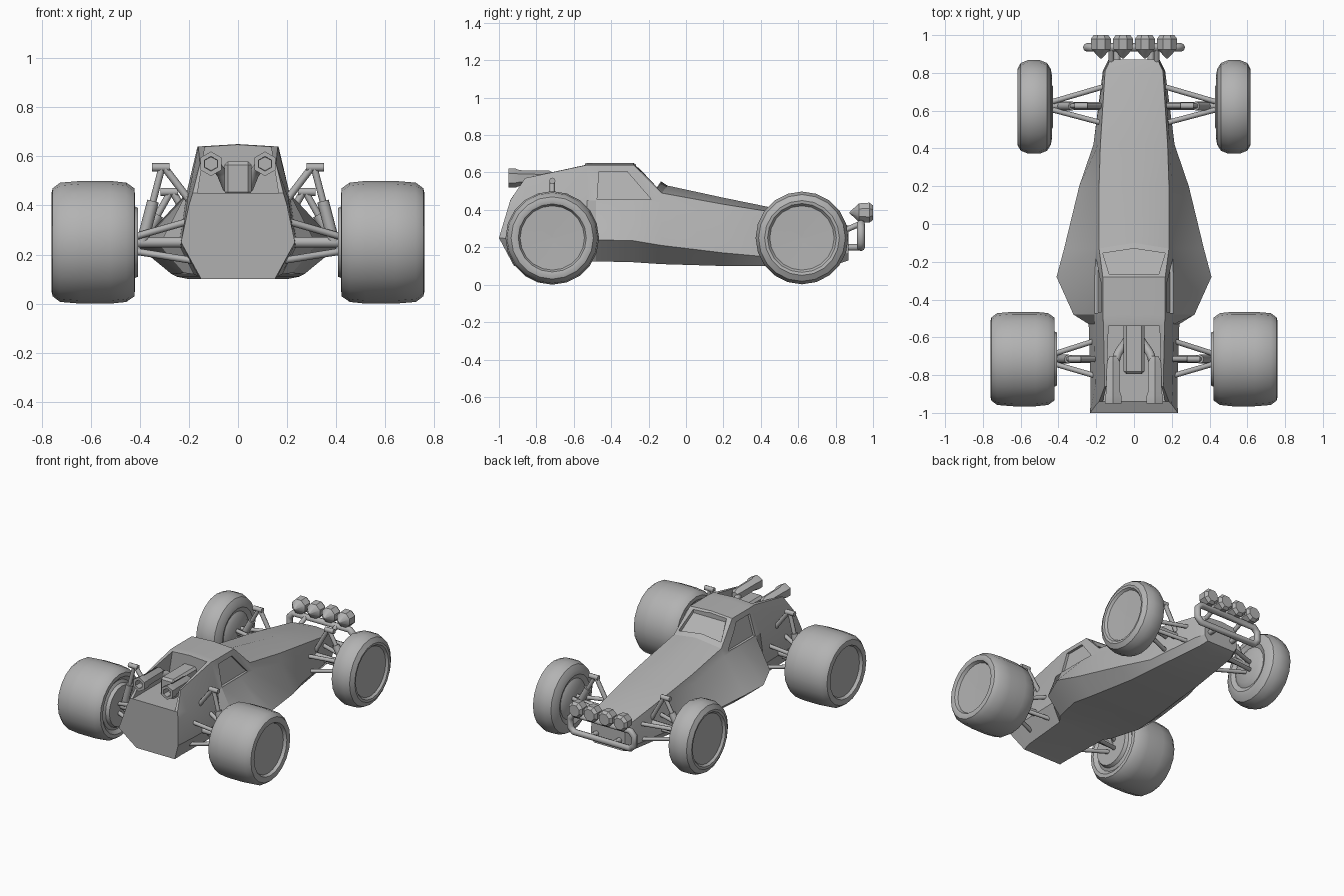
import bpy, bmesh, math
from mathutils import Vector

if "Cube" in bpy.data.objects:
    bpy.data.objects.remove(bpy.data.objects["Cube"])

grey = bpy.data.materials.new("plain grey")
grey.diffuse_color = (0.45, 0.45, 0.45, 1)
grey.use_nodes = True
grey.node_tree.nodes["Principled BSDF"].inputs["Base Color"].default_value = grey.diffuse_color


def finish(ob, angle=35):
    """Give the object its colour and smooth shading with sharp edges."""
    ob.data.materials.clear()
    ob.data.materials.append(grey)
    bpy.ops.object.select_all(action='DESELECT')
    ob.select_set(True)
    bpy.context.view_layer.objects.active = ob
    bpy.ops.object.shade_smooth_by_angle(angle=math.radians(angle))
    return ob


def from_bmesh(name, bm):
    bmesh.ops.recalc_face_normals(bm, faces=bm.faces[:])
    me = bpy.data.meshes.new(name)
    bm.to_mesh(me)
    bm.free()
    ob = bpy.data.objects.new(name, me)
    bpy.context.collection.objects.link(ob)
    return ob


def loft(name, rings):
    """Skin a row of closed rings and cap both ends."""
    bm = bmesh.new()
    vs = [[bm.verts.new(p) for p in r] for r in rings]
    n = len(vs[0])
    for a, b in zip(vs, vs[1:]):
        for i in range(n):
            j = (i + 1) % n
            bm.faces.new((a[i], a[j], b[j], b[i]))
    bm.faces.new(vs[0])
    bm.faces.new(vs[-1])
    return from_bmesh(name, bm)


def lathe(name, profile, axis, centre, segs, turn=0.0):
    """Spin (position, radius) points round the x or y axis."""
    rings = []
    for t, r in profile:
        ring = []
        for k in range(segs):
            a = 2 * math.pi * k / segs + turn
            u, v = r * math.cos(a), r * math.sin(a)
            ring.append(Vector(centre) + Vector((t, u, v) if axis == 'x' else (u, t, v)))
        rings.append(ring)
    return finish(loft(name, rings))


def tube(name, pts, r, closed=False, res=2):
    """Round bar along a polyline."""
    cu = bpy.data.curves.new(name, 'CURVE')
    cu.dimensions = '3D'
    cu.bevel_depth = r
    cu.bevel_resolution = res
    cu.use_fill_caps = True
    sp = cu.splines.new('POLY')
    sp.points.add(len(pts) - 1)
    for p, c in zip(sp.points, pts):
        p.co = (*c, 1)
    sp.use_cyclic_u = closed
    ob = bpy.data.objects.new(name, cu)
    bpy.context.collection.objects.link(ob)
    bpy.ops.object.select_all(action='DESELECT')
    ob.select_set(True)
    bpy.context.view_layer.objects.active = ob
    bpy.ops.object.convert(target='MESH')
    return finish(bpy.context.object, 50)


def cut(ob, cutter):
    m = ob.modifiers.new("cut", 'BOOLEAN')
    m.operation, m.solver, m.object = 'DIFFERENCE', 'EXACT', cutter
    bpy.context.view_layer.objects.active = ob
    bpy.ops.object.modifier_apply(modifier=m.name)
    bpy.data.objects.remove(cutter)


# body shell: y, ridge height, then x,z of top edge, shoulder, widest edge, bottom edge
stations = [
    (-0.86, .57, .155, .57, .205, .43, .23, .24, .16, .11),
    (-0.53, .65, .162, .64, .21, .45, .24, .24, .18, .12),
    (-0.48, .65, .165, .64, .21, .45, .32, .24, .22, .125),
    (-0.28, .65, .165, .64, .21, .45, .41, .235, .27, .12),
    (-0.13, .53, .185, .49, .207, .44, .37, .21, .25, .11),
    (0.20, .465, .185, .43, .20, .37, .29, .17, .20, .10),
    (0.42, .42, .178, .395, .19, .33, .215, .15, .18, .10),
    (0.81, .335, .153, .325, .16, .28, .165, .16, .13, .11),
    (0.87, .315, .125, .305, .13, .27, .135, .17, .11, .13),
]


def ring(half):
    """Mirror half a section (ridge first, bottom centre last)."""
    return half + [(-x, y, z) for x, y, z in half[-2:0:-1]]


# the tail leans, so its points have their own y
rings = [ring([(0, -.94, .46), (.185, -.94, .45), (.20, -.955, .40),
               (.232, -1.0, .25), (.15, -.92, .10), (0, -.92, .10)])]
for y, zc, xt, zt, xs, zs, xm, zm, xb, zb in stations:
    rings.append(ring([(0, y + (.03 if y == -.13 else 0), zc), (xt, y, zt), (xs, y, zs),
                       (xm, y, zm), (xb, y, zb), (0, y, zb)]))
body = loft("body", rings)

# engine bay opening at the tail
cut(body, loft("bay_cutter", [[(s * x, y, z) for s, x, z in
    ((-1, .165, .45), (1, .165, .45), (1, .13, .67), (-1, .13, .67))] for y in (-1.05, -.54)]))

# recessed side windows
for s in (1, -1):
    pts = [(-.465, .605), (-.315, .605), (-.185, .455), (-.475, .455)]
    cut(body, loft("window_cutter", [[(s * (.21 - .235 * (z - .45) + d), y, z)
        for y, z in pts] for d in (-.018, .06)]))

# recessed windscreen
shape = [(-.13, -.268), (.13, -.268), (.165, -.155), (0, -.13), (-.165, -.155)]
cut(body, loft("screen_cutter", [[(x, y, .64 - .85 * (y + .28) - .22 * abs(x) * (y + .28) / .15 + d)
    for x, y in shape] for d in (-.02, .08)]))
finish(body, 28)

# engine block in the bay
bm = bmesh.new()
bmesh.ops.create_cube(bm, size=1)
for v in bm.verts:
    v.co = (v.co.x * .11, -.66 + v.co.y * .27, .51 + v.co.z * .14)
bmesh.ops.bevel(bm, geom=bm.edges[:], offset=.015, segments=1, affect='EDGES')
finish(from_bmesh("engine_block", bm))

rear_tyre = [(.407, .001), (.407, .14), (.43, .15), (.44, .17), (.42, .195), (.422, .22), (.455, .243),
             (.52, .25), (.64, .25), (.725, .243), (.755, .22), (.76, .2), (.755, .182), (.735, .172), (.73, .001)]
front_tyre = [(.43, .001), (.43, .11), (.45, .14), (.435, .17), (.44, .2), (.46, .232), (.50, .248),
              (.56, .248), (.60, .232), (.618, .2), (.615, .184), (.60, .172), (.595, .001)]

for s, side in ((1, "right"), (-1, "left")):
    # wheels
    for end, prof, y in (("rear", rear_tyre, -.715), ("front", front_tyre, .62)):
        lathe(f"{end}_wheel_{side}", [(s * t, r) for t, r in prof], 'x', (0, y, .25), 20)

    # suspension: end, wheel y, inner arm y pair, shock top x and z
    for end, y, ys, tx, tz in (("rear", -.715, (-.60, -.82), .31, .555),
                               ("front", .625, (.73, .53), .275, .455)):
        for yi in ys:
            yo = y + (yi - y) * .22
            tube(f"{end}_lower_arm_{side}", [(s * .15, yi, .17), (s * .43, yo, .215)], .014)
            tube(f"{end}_upper_arm_{side}", [(s * .15, yi, .35 if end == "rear" else .28),
                                             (s * .43, yo, .27)], .014)
        tube(f"{end}_axle_{side}", [(s * .12, y, .25), (s * .45, y, .25)], .022)
        tube(f"{end}_shock_{side}", [(s * tx, y, tz), (s * .39, y, .25)], .014)
        top, low = Vector((s * tx, y, tz)), Vector((s * .39, y, .25))
        tube(f"{end}_shock_body_{side}", [top.lerp(low, .45), low], .024)
        tube(f"{end}_shock_mount_{side}", [(s * (tx - .03), y, tz), (s * (tx + .04), y, tz)], .017)
        tube(f"{end}_shock_brace_{side}", [(s * (tx - .01), y, tz), (s * .17, y, tz - .17)], .015)

    # exhaust: header pipe and hollow muffler
    tube(f"header_pipe_{side}", [(s * .04, -.62, .47), (s * .065, -.655, .53), (s * .085, -.685, .555),
                                 (s * .105, -.75, .56)], .022)
    lathe(f"muffler_{side}", [(.22, .022), (.19, .04), (.03, .042), (.01, .05), (-.03, .05),
                              (-.03, .03), (.02, .028), (.02, .001)], 'y',
          (s * .11, -.92, .57), 6, math.pi / 6)

    # bumper stays
    tube(f"bumper_stay_{side}", [(s * .09, .80, .20), (s * .09, .93, .20)], .018)
    tube(f"light_stay_{side}", [(s * .12, .80, .27), (s * .12, .93, .325)], .015)

    # two lamps per side
    for x in (.058, .175):
        lathe(f"lamp_{side}", [(-.125, .004), (-.075, .054), (-.02, .058), (0, .042), (0, .001)],
              'y', (s * x, 1.0, .385), 8, math.pi / 8)

# front bumper loop with clipped corners
c = .03
loop = [(sx * x, .935, z) for sx, x, z in (
    (1, .25 - c, .20), (1, .25, .20 + c), (1, .25, .325 - c), (1, .25 - c, .325),
    (-1, .25 - c, .325), (-1, .25, .325 - c), (-1, .25, .20 + c), (-1, .25 - c, .20))]
tube("front_bumper", loop, .022, closed=True)
